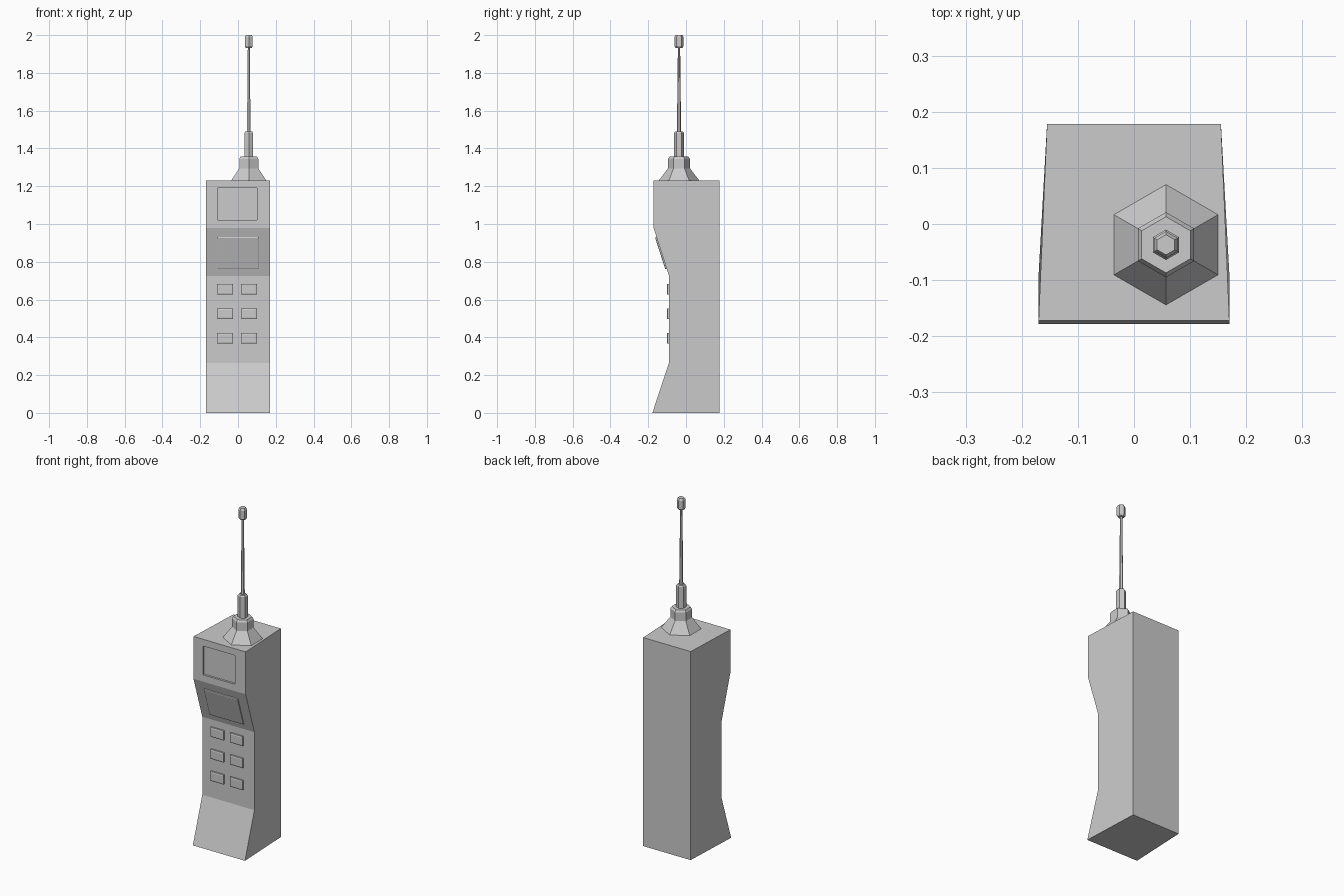
import bpy
import bmesh
from math import cos, sin, pi, atan2
from mathutils import Matrix, Vector

cube = bpy.data.objects.get("Cube")
if cube:
    bpy.data.objects.remove(cube)

GREY = (0.6, 0.6, 0.6, 1)
mat = bpy.data.materials.new("grey plastic")
mat.use_nodes = True
mat.diffuse_color = GREY
mat.node_tree.nodes["Principled BSDF"].inputs["Base Color"].default_value = GREY


def finish(name, bm):
    bmesh.ops.recalc_face_normals(bm, faces=bm.faces)
    me = bpy.data.meshes.new(name)
    bm.to_mesh(me)
    bm.free()
    me.materials.append(mat)
    ob = bpy.data.objects.new(name, me)
    bpy.context.collection.objects.link(ob)
    return ob


def loft(bm, rings):
    """Skin a list of equal-length point rings and cap both ends."""
    rows = [[bm.verts.new(p) for p in ring] for ring in rings]
    for a, b in zip(rows, rows[1:]):
        n = len(a)
        for i in range(n):
            bm.faces.new((a[i], a[(i + 1) % n], b[(i + 1) % n], b[i]))
    bm.faces.new(rows[0][::-1])
    bm.faces.new(rows[-1])


def lathe(name, profile, centre, sides=6):
    bm = bmesh.new()
    loft(bm, [[(centre[0] + r * sin(2 * pi * i / sides),
                centre[1] + r * cos(2 * pi * i / sides), z)
               for i in range(sides)] for r, z in profile])
    return finish(name, bm)


def plate(name, centre, w, h, depth, rim, tilt=0):
    """Raised block facing -y whose front face is inset by rim."""
    bm = bmesh.new()
    loft(bm, [[(sx * (w / 2 - inset), y, sz * (h / 2 - inset))
               for sx, sz in ((-1, -1), (1, -1), (1, 1), (-1, 1))]
              for y, inset in ((0.005, 0), (-depth, 0), (-depth - 0.002, rim))])
    bm.transform(Matrix.Translation(centre) @ Matrix.Rotation(tilt, 4, 'X'))
    return finish(name, bm)


# Handset body: side profile, slightly narrower at the back
FRONT, GRIP, BACK = -0.172, -0.09, 0.178
profile = [(-0.178, 0), (GRIP, 0.265), (GRIP, 0.725), (FRONT, 0.98),
           (FRONT, 1.23), (BACK, 1.23), (BACK, 0)]
bm = bmesh.new()
loft(bm, [[(s * (0.155 if y > 0 else 0.17), y, z) for y, z in profile]
          for s in (-1, 1)])
body = finish("body", bm)

# Recessed display window
bm = bmesh.new()
bmesh.ops.create_cube(bm, size=1, matrix=Matrix.Translation((-0.004, FRONT, 1.105))
                      @ Matrix.Diagonal((0.21, 0.024, 0.17, 1)))
cutter = finish("display_cutter", bm)
cutter.hide_render = True
cutter.hide_viewport = True
cutter.display_type = 'WIRE'
cut = body.modifiers.new("display recess", 'BOOLEAN')
cut.operation = 'DIFFERENCE'
cut.solver = 'EXACT'
cut.object = cutter

# Raised panel lying on the sloped face
low, high = Vector((0, GRIP, 0.725)), Vector((0, FRONT, 0.98))
slope = high - low
spot = low + slope * 0.48
plate("sloped_panel", (0, spot.y, spot.z), 0.22, 0.178, 0.006, 0.004,
      atan2(-slope.y, slope.z))

# Keypad
for row, z in enumerate((0.655, 0.525, 0.395)):
    for side, x in (("right", -0.068), ("left", 0.058)):
        plate(f"button_{side}_{row + 1}", (x, GRIP, z), 0.084, 0.056, 0.009, 0.007)

# Hexagonal aerial
AERIAL = (0.057, -0.037)
lathe("aerial_base", [(0.111, 1.225), (0.058, 1.295), (0.058, 1.345), (0.05, 1.357)], AERIAL)
lathe("aerial_sleeve", [(0.027, 1.35), (0.027, 1.482), (0.021, 1.49)], AERIAL)
lathe("aerial_rod", [(0.011, 1.485), (0.006, 1.94)], AERIAL)
lathe("aerial_tip", [(0.018, 1.932), (0.024, 1.942), (0.024, 1.99), (0.018, 2.0)], AERIAL)
